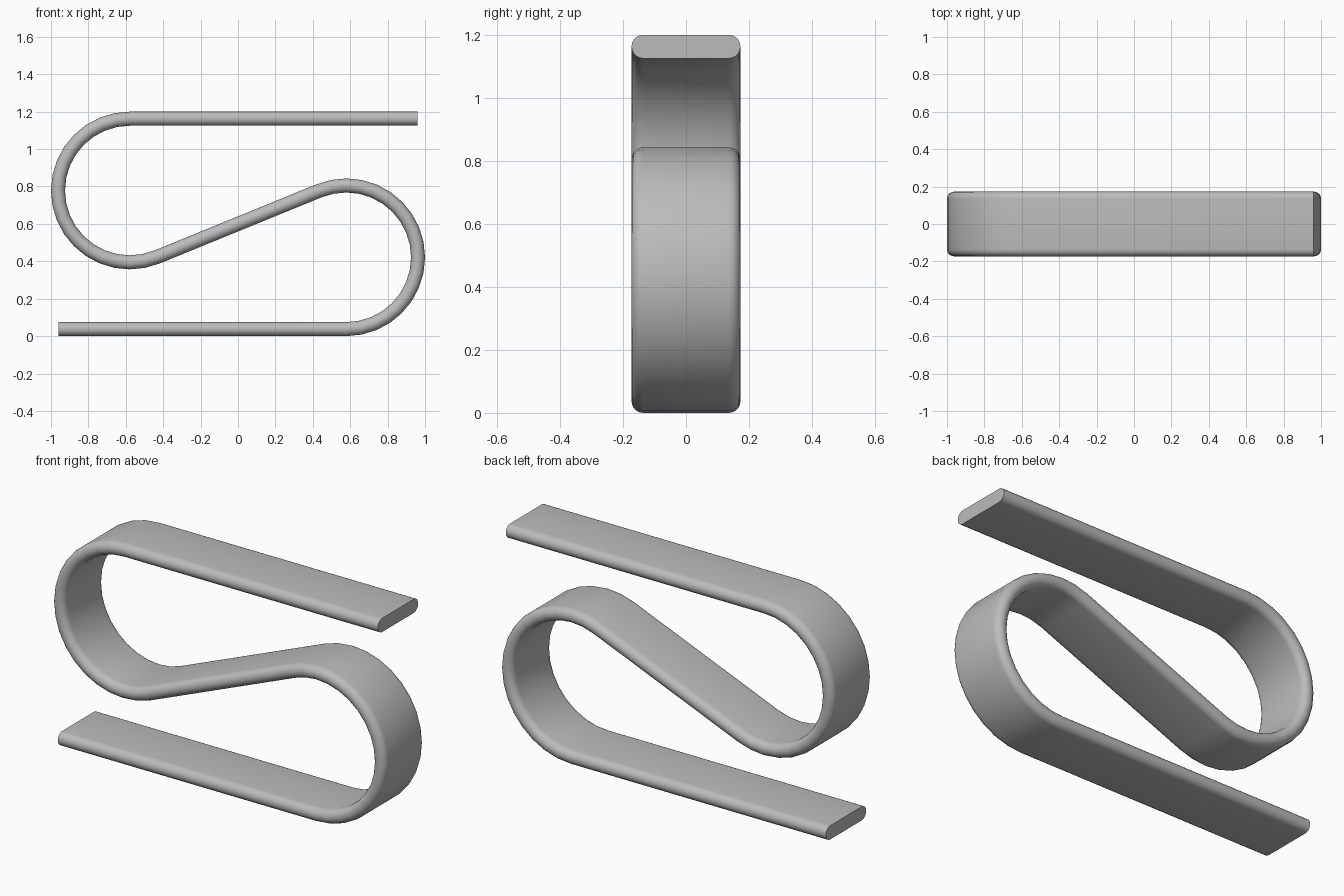
import bpy, bmesh
from math import sin, cos, asin, atan2, hypot, pi, radians

cube = bpy.data.objects.get("Cube")
if cube:
    bpy.data.objects.remove(cube)

THICK, WIDTH, HEIGHT = 0.075, 0.346, 1.2
OUTER = 0.4215           # outer radius of both bends
END_X = 0.96             # free ends of the strip
BEND_STEPS, EDGE_STEPS = 18, 10

half = THICK / 2
radius = OUTER - half
cx, cz = -(1 - OUTER), HEIGHT - OUTER

# Slope of the straight middle run, tangent to both bends
dx, dz = -2 * cx, HEIGHT - 2 * cz
slope = asin(2 * radius / hypot(dx, dz)) + atan2(dz, dx)

# Centre line of the upper half: (x, z, direction of travel)
upper = [(END_X, HEIGHT - half, pi)]
for i in range(BEND_STEPS + 1):
    a = pi / 2 + (pi + slope) * i / BEND_STEPS
    upper.append((cx + radius * cos(a), cz + radius * sin(a), a + pi / 2))

# The lower half is the upper half turned half a circle, walked backwards
path = upper + [(-x, HEIGHT - z, d) for x, z, d in reversed(upper)]

# Cross-section: flat strip with fully rounded long edges (across, outward)
section = []
for side in (1, -1):
    for i in range(EDGE_STEPS + 1):
        a = -pi / 2 + pi * i / EDGE_STEPS
        section.append((side * (WIDTH / 2 - half + half * cos(a)), side * half * sin(a)))

# Sweep the section along the path
bm = bmesh.new()
rings = [[bm.verts.new((x + v * sin(d), u, z - v * cos(d))) for u, v in section]
         for x, z, d in path]
n = len(section)
for r0, r1 in zip(rings, rings[1:]):
    for j in range(n):
        k = (j + 1) % n
        bm.faces.new((r0[j], r0[k], r1[k], r1[j]))
bm.faces.new(rings[0])
bm.faces.new(rings[-1])
bmesh.ops.recalc_face_normals(bm, faces=bm.faces)

mesh = bpy.data.meshes.new("bent_strip")
bm.to_mesh(mesh)
bm.free()
strip = bpy.data.objects.new("bent_strip", mesh)
bpy.context.collection.objects.link(strip)

# Plain grey material
grey = bpy.data.materials.new("grey")
grey.use_nodes = True
colour = (0.5, 0.5, 0.5, 1)
grey.diffuse_color = colour
grey.node_tree.nodes["Principled BSDF"].inputs["Base Color"].default_value = colour
mesh.materials.append(grey)

bpy.context.view_layer.objects.active = strip
strip.select_set(True)
bpy.ops.object.shade_smooth_by_angle(angle=radians(30))
